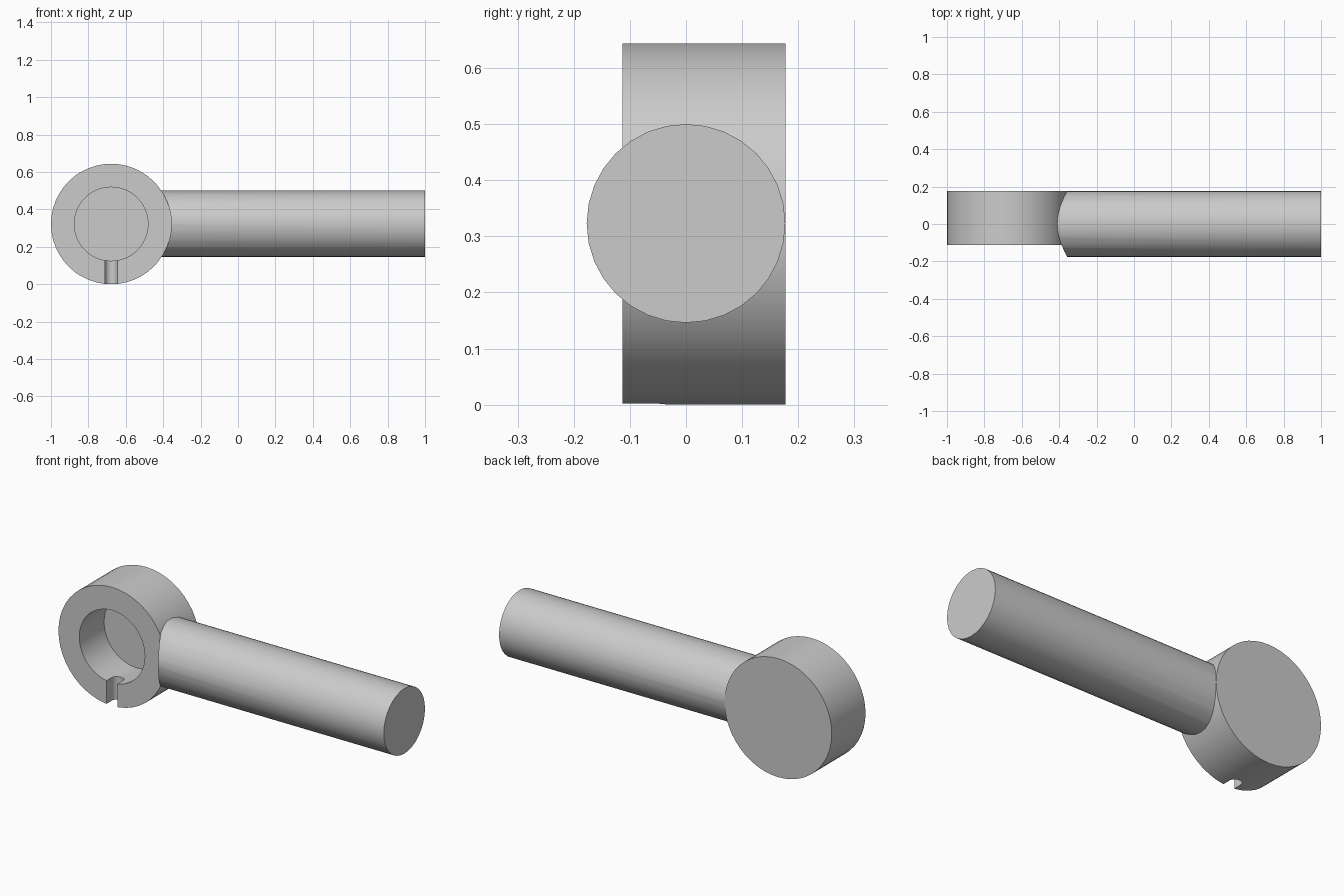
import bpy
import math

cube = bpy.data.objects.get("Cube")
if cube:
    bpy.data.objects.remove(cube, do_unlink=True)

HEAD_X, MID_Z = -0.678, 0.322
HEAD_R, FRONT, BACK = 0.322, -0.113, 0.1775

steel = bpy.data.materials.new("plain_grey")
steel.use_nodes = True
GREY = (0.6, 0.6, 0.6, 1)
steel.diffuse_color = GREY
steel.node_tree.nodes["Principled BSDF"].inputs["Base Color"].default_value = GREY


def finish(obj, name):
    obj.name = name
    obj.data.materials.append(steel)
    return obj


def cylinder(name, radius, axis, lo, hi, centre, sides=32):
    """Cylinder along an axis from lo to hi, its other coordinates from centre."""
    loc = list(centre)
    loc["xyz".index(axis)] = (lo + hi) / 2
    turn = {"x": (0, math.pi / 2, 0), "y": (math.pi / 2, 0, 0), "z": (0, 0, 0)}[axis]
    bpy.ops.mesh.primitive_cylinder_add(vertices=sides, radius=radius, depth=hi - lo,
                                        location=loc, rotation=turn)
    bpy.ops.object.transform_apply(location=True, rotation=True, scale=True)
    return finish(bpy.context.object, name)


def box(name, size, centre):
    bpy.ops.mesh.primitive_cube_add(size=1, location=centre)
    obj = bpy.context.object
    obj.scale = size
    bpy.ops.object.transform_apply(location=True, rotation=True, scale=True)
    return finish(obj, name)


def cut(target, cutter):
    cutter.hide_render = True
    mod = target.modifiers.new(cutter.name, "BOOLEAN")
    mod.operation, mod.solver, mod.object = "DIFFERENCE", "EXACT", cutter
    bpy.context.view_layer.objects.active = target
    bpy.ops.object.modifier_apply(modifier=mod.name)
    bpy.data.objects.remove(cutter, do_unlink=True)


def shade(obj):
    bpy.ops.object.select_all(action="DESELECT")
    obj.select_set(True)
    bpy.context.view_layer.objects.active = obj
    bpy.ops.object.shade_smooth_by_angle(angle=math.radians(30))


head_centre = (HEAD_X, 0, MID_Z)

# Cup-shaped head: blind bore and a round-ended notch through the lower wall
head = cylinder("head", HEAD_R, "y", FRONT, BACK, head_centre, 48)
cut(head, cylinder("bore_cutter", 0.197, "y", FRONT - 0.1, 0.1, head_centre, 48))
NOTCH_R, NOTCH_Y = 0.033, FRONT + 0.045
cut(head, box("notch_cutter", (2 * NOTCH_R, 0.2, 0.3), (HEAD_X, NOTCH_Y - 0.1, 0.1)))
cut(head, cylinder("notch_end_cutter", NOTCH_R, "z", -0.1, 0.25, (HEAD_X, NOTCH_Y, 0)))

# Handle rod, its end scooped to fit the head
rod = cylinder("handle_rod", 0.177, "x", -0.6, 1.0, (0, 0, MID_Z + 0.001))
cut(rod, cylinder("rod_end_cutter", HEAD_R, "y", -0.4, 0.4, head_centre, 48))

for part in (head, rod):
    shade(part)
